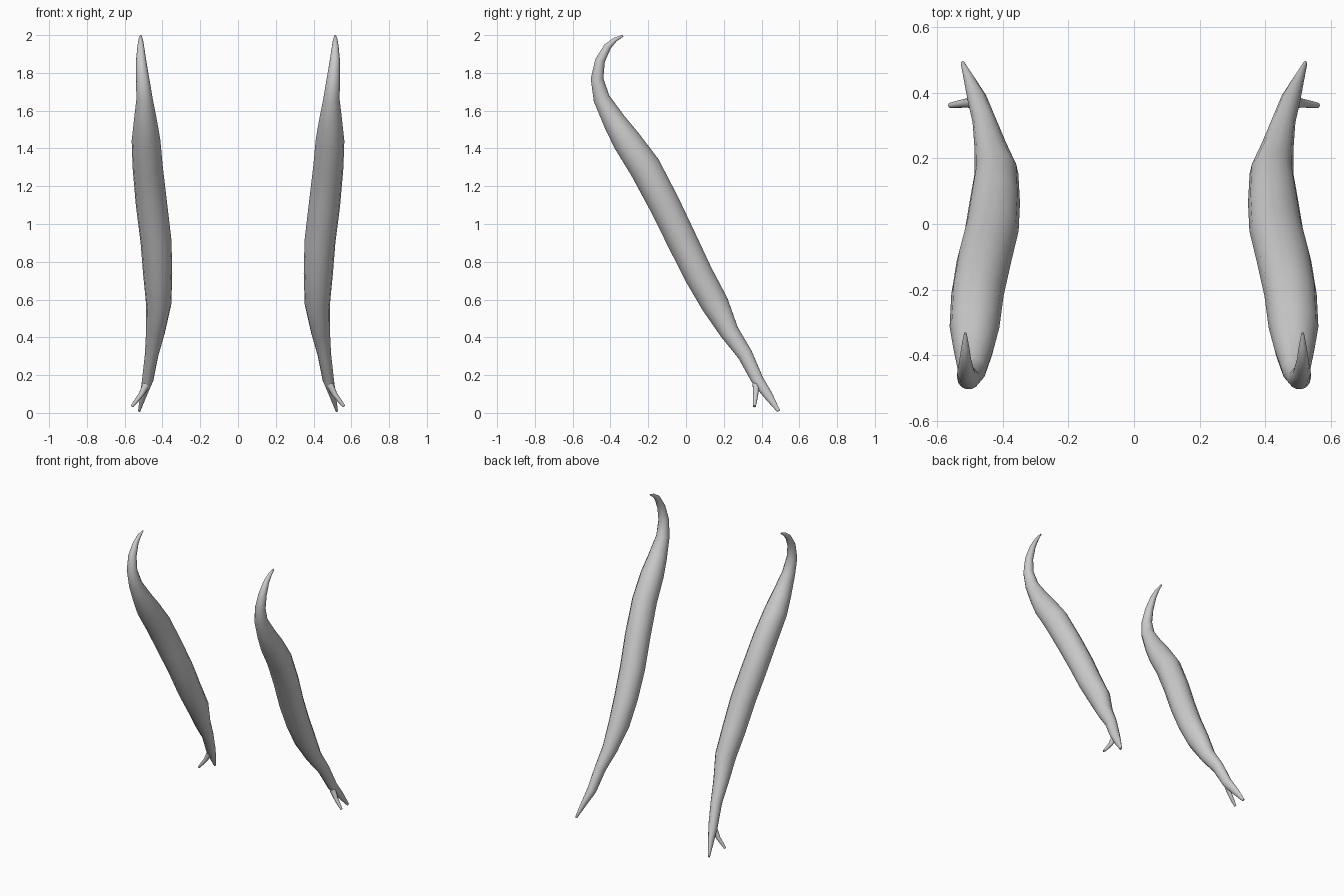
import bpy
import bmesh
import math
from mathutils import Vector

if "Cube" in bpy.data.objects:
    bpy.data.objects.remove(bpy.data.objects["Cube"], do_unlink=True)

# Single plain grey for everything
grey = bpy.data.materials.new("light_grey")
grey.use_nodes = True
colour = (0.6, 0.6, 0.6, 1)
grey.diffuse_color = colour
grey.node_tree.nodes["Principled BSDF"].inputs["Base Color"].default_value = colour

# Each station: centre x, y, z, half width across, half thickness
BODY = [
    (.515, -.333, 1.997, .004, .005),
    (.515, -.375, 1.976, .012, .012),
    (.515, -.415, 1.940, .018, .020),
    (.513, -.455, 1.865, .027, .027),
    (.505, -.471, 1.770, .035, .034),
    (.495, -.447, 1.664, .043, .045),
    (.490, -.379, 1.542, .062, .062),
    (.487, -.315, 1.442, .076, .077),
    (.478, -.217, 1.299, .080, .086),
    (.458, -.114, 1.104, .083, .084),
    (.434, -.019, .908, .082, .082),
    (.425, .066, .733, .077, .079),
    (.420, .153, .577, .067, .075),
    (.437, .230, .428, .050, .052),
    (.457, .312, .310, .036, .041),
    (.478, .378, .175, .030, .033),
    (.502, .437, .090, .017, .024),
    (.523, .490, .010, .006, .009),
]
PRONG = [
    (.485, .372, .150, .020, .020),
    (.512, .369, .098, .014, .014),
    (.540, .365, .062, .011, .011),
    (.562, .362, .034, .007, .008),
]


def loft(name, stations, sign, sides):
    """Skin elliptical rings set square to the path; sign mirrors across x."""
    bm = bmesh.new()
    centres = [Vector((sign * s[0], s[1], s[2])) for s in stations]
    last = len(centres) - 1
    rings = []
    for i, centre in enumerate(centres):
        tangent = (centres[min(i + 1, last)] - centres[max(i - 1, 0)]).normalized()
        across = Vector((sign, 0, 0))
        across = (across - tangent * across.dot(tangent)).normalized()
        through = tangent.cross(across)
        width, depth = stations[i][-2:]
        ring = []
        for k in range(sides):
            angle = math.tau * k / sides
            offset = across * width * math.cos(angle) + through * depth * math.sin(angle)
            ring.append(bm.verts.new(centre + offset))
        rings.append(ring)
    for lower, upper in zip(rings, rings[1:]):
        for k in range(sides):
            n = (k + 1) % sides
            bm.faces.new((lower[k], lower[n], upper[n], upper[k]))
    bm.faces.new(rings[0])
    bm.faces.new(rings[-1])
    bmesh.ops.recalc_face_normals(bm, faces=bm.faces)

    mesh = bpy.data.meshes.new(name)
    bm.to_mesh(mesh)
    bm.free()
    mesh.materials.append(grey)
    obj = bpy.data.objects.new(name, mesh)
    bpy.context.collection.objects.link(obj)
    bpy.ops.object.select_all(action="DESELECT")
    obj.select_set(True)
    bpy.context.view_layer.objects.active = obj
    bpy.ops.object.shade_smooth_by_angle(angle=math.radians(40))
    return obj


# Mirrored pair: spindle belly with a hooked upper end, plus a small lower prong
for side, sign in (("left", 1), ("right", -1)):
    loft(side + "_muscle_belly", BODY, sign, 14)
    loft(side + "_tendon_prong", PRONG, sign, 10)
